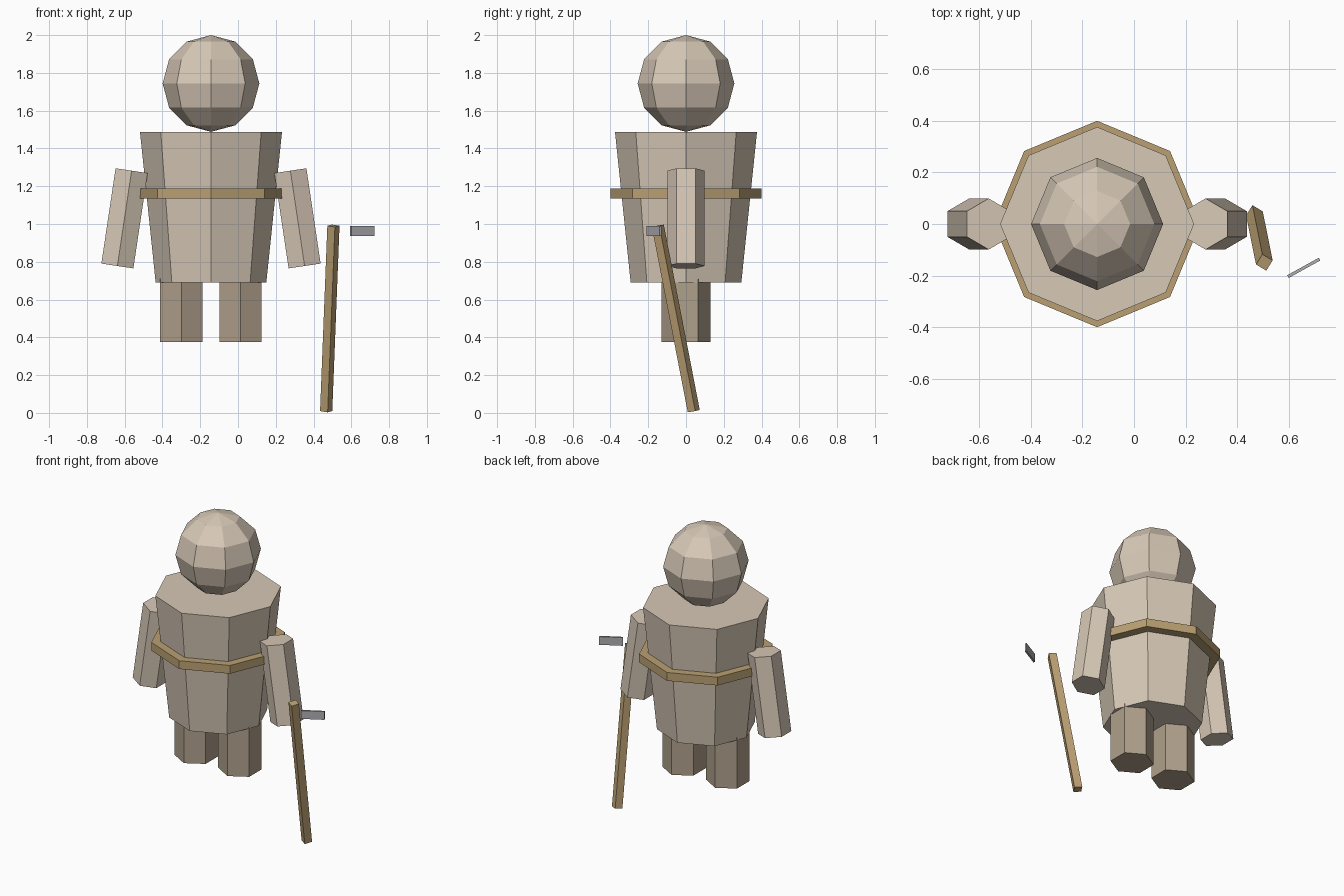
import bpy
from math import radians
from mathutils import Matrix, Vector

cube = bpy.data.objects.get("Cube")
if cube:
    bpy.data.objects.remove(cube, do_unlink=True)


def make_material(name, color):
    mat = bpy.data.materials.new(name)
    mat.use_nodes = True
    mat.diffuse_color = (*color, 1)
    bsdf = next(n for n in mat.node_tree.nodes if n.type == 'BSDF_PRINCIPLED')
    bsdf.inputs["Base Color"].default_value = (*color, 1)
    return mat


beige = make_material("pale beige", (0.68, 0.58, 0.47))
brown = make_material("dull brown", (0.43, 0.35, 0.26))
wood = make_material("golden wood", (0.49, 0.35, 0.17))
steel = make_material("grey steel", (0.43, 0.43, 0.45))


def finish(name, mat):
    obj = bpy.context.object
    obj.name = obj.data.name = name
    obj.data.materials.append(mat)
    return obj


def prism(name, mat, sides, center, low, high, r_low, r_high, tilt=0):
    """Upright tapered prism with a corner on the y axis."""
    bpy.ops.mesh.primitive_cone_add(
        vertices=sides, radius1=r_low, radius2=r_high, depth=high - low,
        location=(*center, (low + high) / 2), rotation=(0, tilt, 0))
    return finish(name, mat)


def box(name, mat, size, matrix):
    bpy.ops.mesh.primitive_cube_add(size=1)
    obj = finish(name, mat)
    obj.matrix_world = matrix @ Matrix.Diagonal((*size, 1))
    return obj


BODY_X = -0.143

# Head
bpy.ops.mesh.primitive_uv_sphere_add(segments=8, ring_count=6, radius=0.256,
                                     location=(BODY_X, 0, 1.744))
finish("head", beige)

# Torso and belt
prism("torso", beige, 8, (BODY_X, 0), 0.69, 1.488, 0.293, 0.376)
prism("belt", wood, 8, (BODY_X, 0), 1.134, 1.188, 0.4, 0.4)

# Arms and legs, one pair per side
for side, label in ((-1, "right"), (1, "left")):
    prism(label + "_arm", beige, 6, (BODY_X + side * 0.458, 0),
          0.775, 1.285, 0.099, 0.099, tilt=-side * radians(8.5))
    prism(label + "_leg", brown, 6, (BODY_X + side * 0.157, 0),
          0.376, 0.76, 0.129, 0.129)

# Leaning staff, square in section
axis = Vector((0.038, -0.188, 0.97)).normalized()
across = Vector((0.85, -0.53, 0))
across = (across - axis * across.dot(axis)).normalized()
frame = Matrix((across, axis.cross(across), axis)).transposed().to_4x4()
box("staff", wood, (0.047, 0.047, 1.0),
    Matrix.Translation((0.486, -0.054, 0.5)) @ frame)

# Separate thin blade beside the staff tip
box("blade", steel, (0.14, 0.012, 0.053),
    Matrix.Translation((0.658, -0.17, 0.962)) @ Matrix.Rotation(radians(29), 4, 'Z'))
